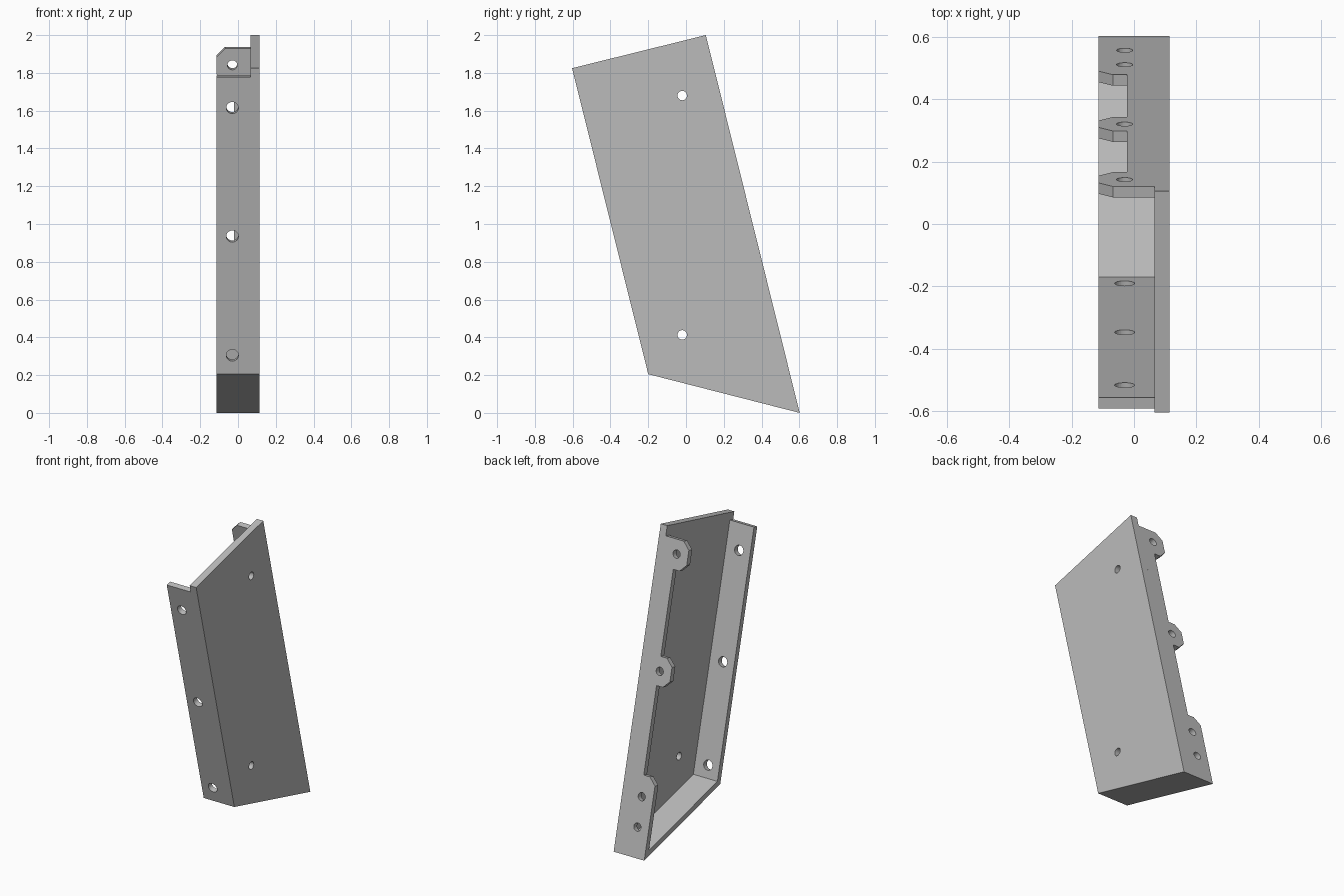
import bpy
import bmesh
from mathutils import Vector

cube = bpy.data.objects.get("Cube")
if cube:
    bpy.data.objects.remove(cube, do_unlink=True)

grey = bpy.data.materials.new("plain grey")
grey.use_nodes = True
grey.diffuse_color = (0.5, 0.5, 0.5, 1)
grey.node_tree.nodes["Principled BSDF"].inputs["Base Color"].default_value = (0.5, 0.5, 0.5, 1)

# Main measures: open edge, panel inner face, panel outer face, wall thickness
X_OPEN, X_IN, X_OUT, T = -0.113, 0.065, 0.113, 0.036
HOLE_X = -0.03


def yz(y, z):
    return Vector((0, y, z))


# Corners of the leaning panel, seen from the side
back_low, back_top = yz(0.602, 0), yz(0.105, 2)
front_top, front_low = yz(-0.603, 1.825), yz(-0.2, 0.205)
UP = (back_top - back_low).normalized()
X = Vector((1, 0, 0))
NORMAL = UP.cross(X)                       # across the front and back walls
if NORMAL.y < 0:
    NORMAL = -NORMAL
FLOOR = X.cross(back_low - front_low).normalized()   # up from the sloping floor


def prism(name, points, push):
    """Extrude a flat outline along a vector."""
    bm = bmesh.new()
    face = bm.faces.new([bm.verts.new(p) for p in points])
    new = bmesh.ops.extrude_face_region(bm, geom=[face])["geom"]
    bmesh.ops.translate(bm, vec=push, verts=[g for g in new if isinstance(g, bmesh.types.BMVert)])
    bmesh.ops.recalc_face_normals(bm, faces=bm.faces)
    mesh = bpy.data.meshes.new(name)
    bm.to_mesh(mesh)
    bm.free()
    mesh.materials.append(grey)
    ob = bpy.data.objects.new(name, mesh)
    bpy.context.collection.objects.link(ob)
    return ob


def hole(center, axis, radius):
    """Round cutter through a wall."""
    bpy.ops.mesh.primitive_cylinder_add(vertices=32, radius=radius, depth=0.2, location=center)
    ob = bpy.context.object
    ob.name = "hole_cutter"
    ob.rotation_euler = axis.to_track_quat("Z", "Y").to_euler()
    ob.data.materials.append(grey)
    return ob


def cut(ob, cutters):
    """Subtract the cutters, then remove them."""
    for c in cutters:
        c.hide_render = True
        mod = ob.modifiers.new("cut", "BOOLEAN")
        mod.operation, mod.solver, mod.object = "DIFFERENCE", "EXACT", c
    bpy.context.view_layer.update()
    graph = bpy.context.evaluated_depsgraph_get()
    mesh = bpy.data.meshes.new_from_object(ob.evaluated_get(graph))
    ob.modifiers.clear()
    ob.data = mesh
    for c in cutters:
        bpy.data.objects.remove(c, do_unlink=True)


def at(base, z):
    """Point on a leaning edge at height z."""
    return base + UP * ((z - base.z) / UP.z)


def mitre(a, b):
    return (a + b) * T / (1 + a.dot(b))


def notch(low, high, x_inner):
    """Gap between two tabs, flaring out into their chamfered corners."""
    x_c, x_far, flare = -0.068, -0.158, 0.09
    outline = [(x_inner, low), (x_inner, high), (x_c, high), (x_far, high + flare),
               (x_far, low - flare), (x_c, low)]
    pts = [at(back_low, z) + X * x - NORMAL * 0.1 for x, z in outline]
    return prism("notch_cutter", pts, NORMAL * 0.2)


# Side panel with two mounting holes
panel = prism("side_panel", [p + X * X_IN for p in (back_low, back_top, front_top, front_low)],
              X * (X_OUT - X_IN))
cut(panel, [hole((X_IN, -0.02, z), X, 0.025) for z in (1.68, 0.413)])

# Walls, mitred where they meet the floor
width = X * (X_IN - X_OPEN)
front_in = front_low + mitre(NORMAL, FLOOR)
back_in = back_low + mitre(-NORMAL, FLOOR)


def wall(name, points):
    return prism(name, [p + X * X_OPEN for p in points], width)


wall("floor_wall", [front_low, front_in, back_in, back_low])

front_end = at(front_low, 1.777)
front = wall("front_wall", [front_low, front_in, front_end + NORMAL * T, front_end])
cut(front, [hole(at(front_low, z) + X * HOLE_X, NORMAL, 0.032) for z in (1.615, 0.935, 0.305)])

# Back wall: three chamfered tabs separated by notches
back_end = at(back_low, 1.98)
back = wall("back_wall", [back_low, back_in, back_end - NORMAL * T, back_end])
cutters = [notch(0.5, 1.046, -0.022), notch(1.224, 1.755, -0.022), notch(1.938, 2.3, 0.2)]
cutters += [hole(at(back_low, z) + X * HOLE_X, NORMAL, 0.026) for z in (1.85, 1.135, 0.37, 0.185)]
cut(back, cutters)
